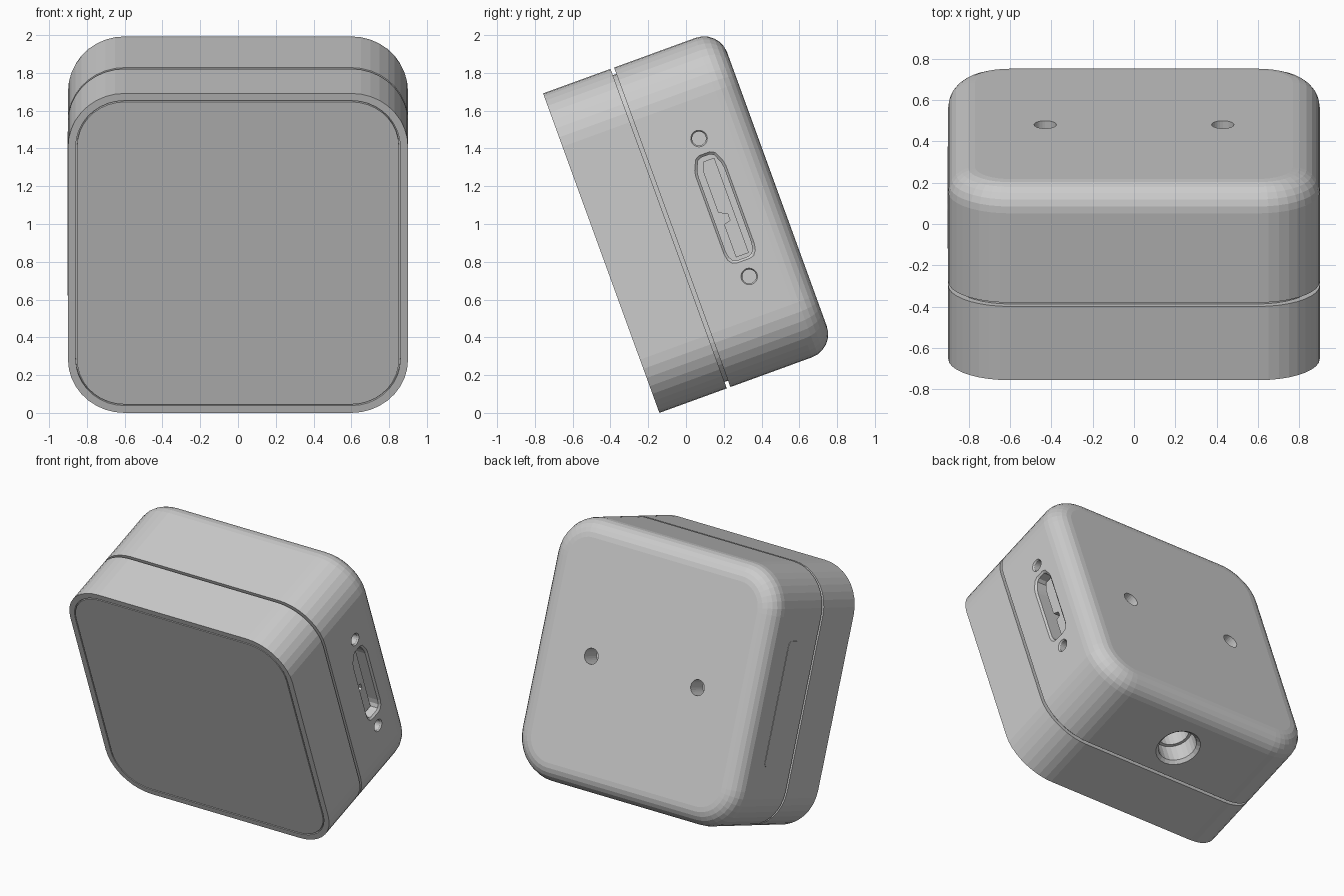
import bpy, bmesh, math
from mathutils import Matrix, Vector

if "Cube" in bpy.data.objects:
    bpy.data.objects.remove(bpy.data.objects["Cube"])

# Everything is built upright (front face at y=0, bottom at z=0), then leaned back 20 degrees
LEAN = Matrix.Translation((0, -0.141, 0.0)) @ Matrix.Rotation(math.radians(20), 4, 'X')
HALF, CORNER, SEAM, DEPTH, FILLET = 0.9, 0.3, 0.38, 0.99, 0.13
MID = 0.694  # depth of the side port row

grey = bpy.data.materials.new("plain_grey")
grey.diffuse_color = (0.6, 0.6, 0.6, 1)
grey.use_nodes = True
grey.node_tree.nodes["Principled BSDF"].inputs["Base Color"].default_value = grey.diffuse_color


def loft(name, rings):
    """Closed solid through a list of equal-length point rings, capped at both ends."""
    bm = bmesh.new()
    vs = [[bm.verts.new(LEAN @ Vector(p)) for p in r] for r in rings]
    n = len(vs[0])
    for a, b in zip(vs, vs[1:]):
        for i in range(n):
            j = (i + 1) % n
            bm.faces.new((a[i], a[j], b[j], b[i]))
    bm.faces.new(vs[0])
    bm.faces.new(vs[-1])
    bmesh.ops.recalc_face_normals(bm, faces=bm.faces)
    me = bpy.data.meshes.new(name)
    bm.to_mesh(me)
    bm.free()
    me.materials.append(grey)
    ob = bpy.data.objects.new(name, me)
    bpy.context.collection.objects.link(ob)
    return ob


def rounded(half_a, half_b, r, seg=9):
    pts = []
    for k, (sx, sy) in enumerate(((1, 1), (-1, 1), (-1, -1), (1, -1))):
        for i in range(seg + 1):
            t = math.pi / 2 * (k + i / seg)
            pts.append((sx * (half_a - r) + r * math.cos(t),
                        sy * (half_b - r) + r * math.sin(t)))
    return pts


def shell(name, profile):
    """Rounded-square solid; profile is (depth from front, inset from the sides)."""
    return loft(name, [[(a, y, b + HALF) for a, b in
                        rounded(HALF - d, HALF - d, CORNER - d)] for y, d in profile])


def drill(centre, axis, steps):
    """Stepped round cutter; steps are (depth below the surface, radius)."""
    axis = Vector(axis)
    u = axis.orthogonal().normalized()
    w = axis.cross(u)
    return loft("cutter", [[Vector(centre) - axis * d + r * (u * math.cos(t) + w * math.sin(t))
                            for t in (math.tau * i / 24 for i in range(24))] for d, r in steps])


def cut(target, cutter):
    cutter.hide_render = True
    mod = target.modifiers.new("cut", 'BOOLEAN')
    mod.operation, mod.solver, mod.object = 'DIFFERENCE', 'EXACT', cutter
    bpy.context.view_layer.objects.active = target
    bpy.ops.object.modifier_apply(modifier=mod.name)
    bpy.data.objects.remove(cutter)


# Front frame with a recessed edge, and the flush front panel inside it
shell("front_frame", [(0.02, 0.06), (0.02, 0.041), (0, 0.041), (0, 0), (SEAM, 0), (SEAM, 0.036)])
shell("front_panel", [(0, 0.048), (0.025, 0.048)])

# Back housing with the seam groove and filleted rear edge
arc = [(DEPTH - FILLET * (1 - math.sin(t)), FILLET * (1 - math.cos(t)))
       for t in (math.pi / 2 * i / 6 for i in range(7))]
housing = shell("back_housing", [(SEAM, 0.036), (SEAM + 0.02, 0.036), (SEAM + 0.02, 0)] + arc)

# Two rear mounting holes
for x in (-0.43, 0.43):
    cut(housing, drill((x, DEPTH, HALF), (0, 1, 0), [(-0.01, 0.054), (0.15, 0.054)]))

# Stepped stand socket underneath
cut(housing, drill((0, 0.635, 0), (0, 0, -1),
                   [(-0.01, 0.152), (0.0, 0.152), (0.02, 0.13), (0.15, 0.13), (0.15, 0.11), (0.3, 0.11)]))

# Locking screw holes either side of the port
for z in (0.516, 1.293):
    cut(housing, drill((HALF, MID, z), (1, 0, 0),
                       [(-0.01, 0.044), (0.0, 0.044), (0.01, 0.037), (0.08, 0.037)]))

# Port recess: chamfered top, rounded bottom, bevelled rim (half outline, mirrored)
half = [(0.03, 1.208), (0.055, 1.195), (0.08, 1.14), (0.085, 1.11),
        (0.085, 0.67), (0.078, 0.635), (0.06, 0.612), (0.035, 0.605)]
outline = half + [(-a, b) for a, b in reversed(half)]
cut(housing, loft("cutter", [[(HALF - d, MID + a * (1 - s / 0.085), 0.907 + (b - 0.907) * (1 - s / 0.3))
                              for a, b in outline]
                             for d, s in ((-0.01, 0), (0, 0), (0.012, 0.013), (0.15, 0.013))]))

# Notched connector tongue inside the port
tongue = [(0.655, 1.12), (0.675, 1.17), (0.735, 1.17), (0.735, 0.635), (0.663, 0.635),
          (0.663, 0.82), (0.70, 0.83), (0.70, 0.865), (0.655, 0.89)]
loft("port_tongue", [[(x, y, z) for y, z in tongue] for x in (HALF - 0.06, HALF - 0.16)])

# Thin blank plate on the left side
loft("side_plate", [[(x, 0.615 + a, HALF + b) for a, b in rounded(0.115, 0.43, 0.03, 4)]
                    for x in (-HALF - 0.003, -HALF + 0.004)])
